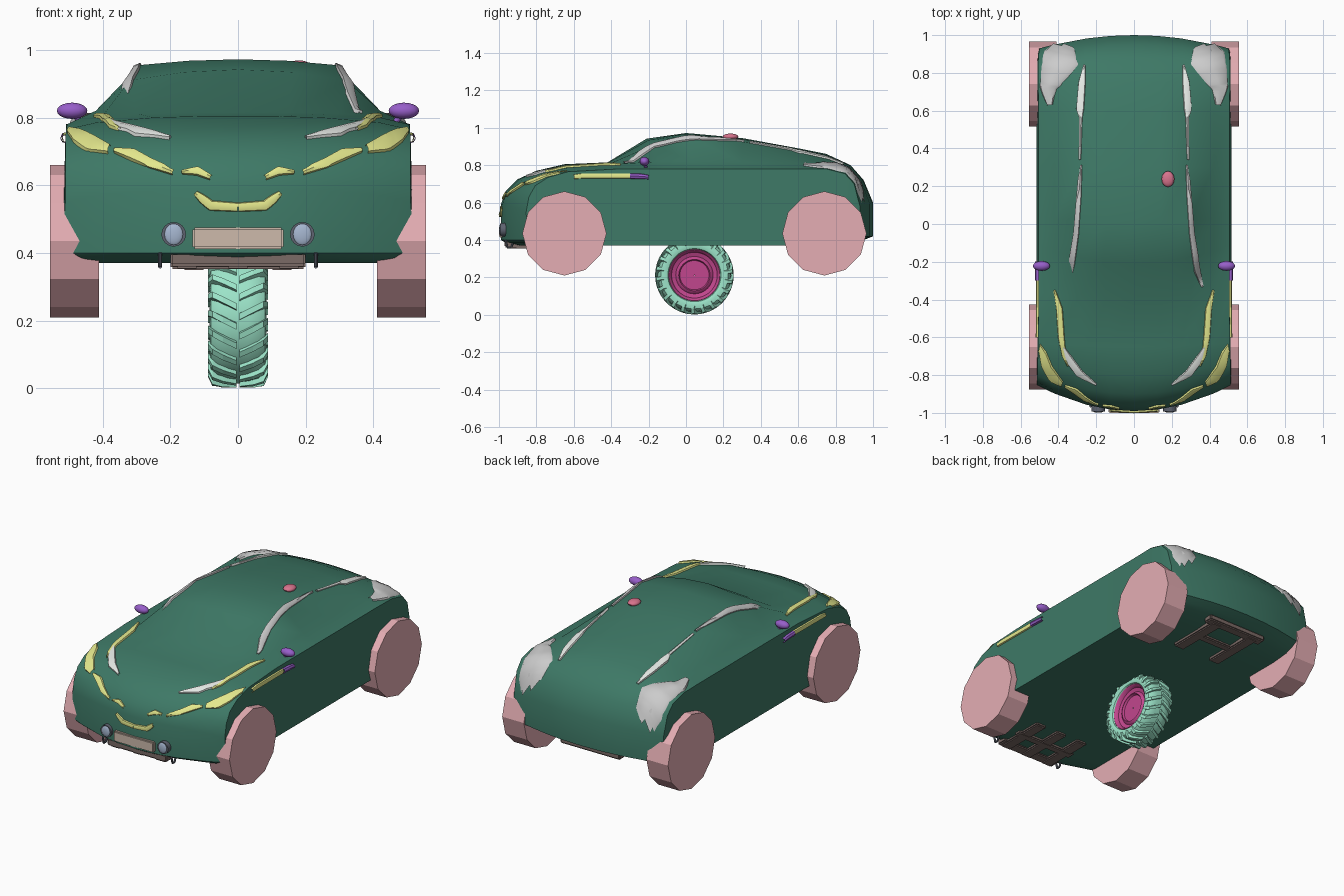
import bpy, bmesh
from math import sin, cos, pi, radians
from mathutils import Vector, Matrix
from mathutils.bvhtree import BVHTree

if "Cube" in bpy.data.objects:
    bpy.data.objects.remove(bpy.data.objects["Cube"])


def mat(name, r, g, b):
    m = bpy.data.materials.new(name)
    m.diffuse_color = [(c / 255) ** 2.2 for c in (r, g, b)] + [1]
    m.use_nodes = True
    m.node_tree.nodes["Principled BSDF"].inputs["Base Color"].default_value = m.diffuse_color
    return m


GREEN, PINK = mat("green", 64, 120, 102), mat("pink", 228, 172, 178)
MINT, MAGENTA = mat("mint", 155, 228, 200), mat("magenta", 192, 72, 140)
YELLOW, PURPLE = mat("yellow", 228, 232, 140), mat("purple", 150, 95, 200)
BROWN, BEIGE = mat("brown", 122, 106, 102), mat("beige", 204, 184, 170)
LENS, DARK = mat("lens", 165, 182, 208), mat("dark", 95, 100, 112)
WHITE, ROSE = mat("white", 228, 232, 228), mat("rose", 215, 115, 140)


def finish(name, bm, m=None, mirror=False, smooth=None):
    bmesh.ops.recalc_face_normals(bm, faces=bm.faces)
    me = bpy.data.meshes.new(name)
    bm.to_mesh(me)
    bm.free()
    ob = bpy.data.objects.new(name, me)
    bpy.context.collection.objects.link(ob)
    if m:
        me.materials.append(m)
    if mirror:
        ob.modifiers.new("mirror", 'MIRROR')
    if smooth:
        bpy.ops.object.select_all(action='DESELECT')
        ob.select_set(True)
        bpy.context.view_layer.objects.active = ob
        bpy.ops.object.shade_smooth_by_angle(angle=radians(smooth))
    return ob


def cylinder(bm, center, r, depth, axis, n=24, phase=0.0):
    rot = Matrix.Rotation(pi / 2, 4, 'Y' if axis == 'x' else 'X')
    bmesh.ops.create_cone(bm, cap_ends=True, segments=n, radius1=r, radius2=r, depth=depth,
                          matrix=Matrix.Translation(center) @ rot @ Matrix.Rotation(phase, 4, 'Z'))


def ellipsoid(bm, center, radii, n=16):
    bmesh.ops.create_uvsphere(bm, u_segments=n, v_segments=n // 2 + 2, radius=1,
                              matrix=Matrix.Translation(center) @ Matrix.Diagonal((*radii, 1)))


def box(bm, lo, hi):
    lo, hi = Vector(lo), Vector(hi)
    bmesh.ops.create_cube(bm, size=1, matrix=Matrix.Translation((lo + hi) / 2)
                          @ Matrix.Diagonal((*(hi - lo), 1)))


def rod(bm, a, b, r, n=10):
    a, b = Vector(a), Vector(b)
    q = (b - a).to_track_quat('Z', 'Y').to_matrix().to_4x4()
    bmesh.ops.create_cone(bm, cap_ends=True, segments=n, radius1=r, radius2=r, depth=(b - a).length,
                          matrix=Matrix.Translation((a + b) / 2) @ q)


# Body shell: stations of y, bow, floor z, side x, shoulder z, belt x/z, roof edge x/z, top z
STATIONS = [
    (-.99, .13, .40, .51, .55, .42, .57, .25, .585, .59),
    (-.965, .12, .385, .51, .63, .43, .645, .25, .655, .66),
    (-.90, .09, .37, .51, .69, .43, .705, .25, .718, .725),
    (-.80, .06, .37, .51, .735, .43, .75, .25, .765, .77),
    (-.65, .02, .37, .508, .765, .42, .785, .25, .80, .805),
    (-.42, .06, .37, .505, .78, .40, .805, .30, .812, .815),
    (-.21, .09, .37, .505, .78, .42, .82, .32, .91, .942),
    (.0, .04, .37, .505, .78, .42, .82, .29, .955, .972),
    (.3, 0, .37, .505, .78, .42, .815, .29, .925, .945),
    (.6, 0, .37, .505, .78, .42, .81, .28, .875, .89),
    (.75, 0, .37, .508, .78, .43, .80, .28, .838, .86),
    (.88, -.03, .38, .508, .755, .43, .775, .26, .79, .80),
    (.95, -.05, .40, .505, .70, .43, .71, .26, .715, .72),
    (1.0, -.07, .42, .50, .58, .43, .59, .25, .595, .60)]
bm = bmesh.new()
rings = []
for y, k, zf, xs, zs, xb, zb, xr, zr, zt in STATIONS:
    half = [(xs, zs), (xb, zb), (xr, zr), (xr / 2, zt - (zt - zr) * .25)]
    top = [(-x, z) for x, z in half] + [(0, zt)] + half[::-1]
    low = [(x * (1.02 if abs(x) == xs else 1), zf) for x, z in top]
    rings.append([bm.verts.new((x, y + k * (x / .5) ** 2, z)) for x, z in top + low[::-1]])
for a, b in zip(rings, rings[1:]):
    for i in range(18):
        j = (i + 1) % 18
        bm.faces.new((a[i], a[j], b[j], b[i]))
for r in (rings[0], rings[-1]):
    for i in range(8):
        bm.faces.new((r[i], r[i + 1], r[16 - i], r[17 - i]))
bmesh.ops.recalc_face_normals(bm, faces=bm.faces)
TREE = BVHTree.FromBMesh(bm)
finish("body_shell", bm, GREEN, smooth=28)


def on_body(u, v, axis, lift):
    o, d, near = {'x': ((2, u, v), (-1, 0, 0), (.5, u, v)),
                  'y': ((u, -2, v), (0, 1, 0), (u, -.85, v)),
                  'z': ((u, v, 2), (0, 0, -1), (u, v, .76))}[axis]
    hit = TREE.ray_cast(Vector(o), Vector(d))
    if hit[0] is None:
        hit = TREE.find_nearest(Vector(near))
    return hit[0] + hit[1] * lift


def strip(name, pts, axis, m=None, lift=.012):
    """Raised trim strip laid on the body along points (u, v, half width)."""
    fine = [Vector(a).lerp(Vector(b), t / 5) for a, b in zip(pts, pts[1:]) for t in range(5)]
    fine.append(Vector(pts[-1]))
    bm = bmesh.new()
    rows = []
    for i, p in enumerate(fine):
        d = (fine[min(i + 2, len(fine) - 1)] - fine[max(i - 2, 0)]).xy.normalized()
        n = Vector((-d.y, d.x)) * p.z
        rows.append([bm.verts.new(on_body(p.x + n.x * s, p.y + n.y * s, axis, h))
                     for s, h in ((-1, -.003), (-.8, lift * .7), (0, lift), (.8, lift * .7), (1, -.003))])
    for a, b in zip(rows, rows[1:]):
        for i in range(4):
            bm.faces.new((a[i], a[i + 1], b[i + 1], b[i]))
    return finish(name, bm, m, mirror=True, smooth=45)


# Lights, pillars and trim laid on the body
strip("headlight_inner", [(.08, .622, .008), (.12, .642, .014), (.165, .638, .006)], 'y', YELLOW)
strip("headlight_middle", [(.19, .637, .008), (.26, .665, .015), (.31, .69, .018), (.365, .702, .006)], 'y', YELLOW)
strip("headlight_outer", [(.38, .705, .012), (.44, .725, .028), (.475, .745, .022), (.50, .76, .008)], 'y', YELLOW)
strip("grille_trim", [(0, .535, .014), (.08, .54, .016), (.105, .56, .014), (.125, .577, .008)], 'y', YELLOW)
strip("hood_edge_trim", [(.42, -.35, .006), (.395, -.45, .018), (.385, -.6, .018), (.37, -.7, .012), (.35, -.75, .004)], 'z', YELLOW)
strip("hood_lamp", [(.375, -.65, .006), (.35, -.71, .022), (.29, -.79, .022), (.2, -.85, .005)], 'z', WHITE)
strip("front_pillar", [(.36, -.33, .006), (.335, -.25, .018), (.305, -.05, .014), (.29, .15, .012), (.28, .31, .006)], 'z')
strip("roof_rail", [(.285, .34, .005), (.28, .56, .007), (.285, .61, .022), (.275, .75, .02), (.262, .84, .006)], 'z', WHITE)
strip("tail_lamp", [(.37, .945, .06), (.39, .88, .1), (.425, .8, .075), (.455, .72, .045), (.445, .63, .015)], 'z')
strip("side_trim", [(-.6, .738, .012), (-.56, .742, .015), (-.3, .742, .015)], 'x', YELLOW)
strip("door_handle", [(-.3, .742, .015), (-.24, .74, .015), (-.2, .736, .012)], 'x', PURPLE, .018)

# Main wheels
for y, label in ((-.65, "front"), (.74, "rear")):
    bm = bmesh.new()
    cylinder(bm, (.483, y, .435), .225, .145, 'x', 12)
    finish(label + "_wheel", bm, PINK, mirror=True)

# Wing mirrors
bm = bmesh.new()
ellipsoid(bm, (.49, -.222, .82), (.045, .026, .024))
rod(bm, (.485, -.22, .81), (.45, -.21, .77), .009)
finish("wing_mirror", bm, PURPLE, mirror=True, smooth=40)

# Roof antenna pod
bm = bmesh.new()
ellipsoid(bm, (.18, .238, .952), (.034, .042, .017))
finish("roof_antenna", bm, ROSE, smooth=40)

# Front plate and fog lamps
bm = bmesh.new()
box(bm, (-.135, -1.0, .412), (.135, -.96, .475))
bmesh.ops.bevel(bm, geom=bm.edges[:], offset=.006, segments=2, affect='EDGES')
finish("front_plate", bm, BEIGE)
bm = bmesh.new()
cylinder(bm, (.19, -.978, .455), .036, .03, 'y')
finish("fog_lamp_ring", bm, DARK, mirror=True, smooth=30)
bm = bmesh.new()
ellipsoid(bm, (.19, -.99, .455), (.029, .009, .033))
finish("fog_lamp_lens", bm, LENS, mirror=True, smooth=40)

# Underbody skid frames and tow hooks
bm = bmesh.new()
box(bm, (-.2, -.97, .36), (.2, -.90, .403))
box(bm, (-.2, -.82, .352), (.2, -.77, .38))
for x in (-.15, 0, .15):
    box(bm, (x - .035, -.965, .354), (x + .035, -.64, .385))
bmesh.ops.bevel(bm, geom=bm.edges[:], offset=.007, segments=2, affect='EDGES')
finish("front_skid_frame", bm, BROWN)
bm = bmesh.new()
for lo, hi in (((-.2, .86, .354), (.2, .92, .39)), ((-.12, .69, .354), (.12, .74, .38))):
    box(bm, lo, hi)
for x in (-.13, .13):
    box(bm, (x - .035, .55, .35), (x + .035, .9, .385))
bmesh.ops.bevel(bm, geom=bm.edges[:], offset=.007, segments=2, affect='EDGES')
finish("rear_skid_frame", bm, BROWN)
bm = bmesh.new()
hook = [(.23, -.92, .40), (.23, -.935, .36), (.23, -.955, .36), (.23, -.965, .40)]
for a, b in zip(hook, hook[1:]):
    rod(bm, a, b, .006)
finish("tow_hook", bm, DARK, mirror=True)

# Small lugged wheel underneath
AX = Vector((0, .045, .212))


def rim_point(x, r, a):
    return AX + Vector((x, -r * cos(a), r * sin(a)))


def lathe(name, prof, m, n=48, closed=False):
    bm = bmesh.new()
    rs = [[bm.verts.new(rim_point(x, r, 2 * pi * i / n)) for x, r in prof] for i in range(n)]
    for a, b in zip(rs, rs[1:] + rs[:1]):
        for i in range(len(prof) - (0 if closed else 1)):
            j = (i + 1) % len(prof)
            bm.faces.new((a[i], a[j], b[j], b[i]))
    return finish(name, bm, m, smooth=35)


side = [(.065, .135), (.078, .142), (.084, .16), (.08, .18), (.06, .193), (.03, .197)]
lathe("small_tyre", side + [(-x, r) for x, r in side[::-1]], MINT, closed=True)
side = [(.068, .142), (.072, .136), (.066, .128), (.05, .122), (.042, .1), (.052, .092), (.056, .084), (.044, .078), (.044, .002)]
lathe("small_wheel_rim", side[::-1] + [(-x, r) for x, r in side], MAGENTA)

# Chevron tread lugs, staggered left and right
bm = bmesh.new()
N = 22
for s in (1, -1):
    for i in range(N):
        base = 2 * pi * (i + (.5 if s < 0 else 0)) / N
        secs = []
        for x, hi, lo, da in ((.004, .21, .185, 0), (.045, .21, .185, .1), (.076, .205, .175, .18), (.088, .18, .16, .2)):
            secs.append([bm.verts.new(rim_point(s * x, r, base + da + w))
                         for r, w in ((lo, -.06), (hi, -.045), (hi, .045), (lo, .06))])
        for a, b in zip(secs, secs[1:]):
            for k in range(4):
                bm.faces.new((a[k], a[(k + 1) % 4], b[(k + 1) % 4], b[k]))
        bm.faces.new(secs[0])
        bm.faces.new(secs[-1])
finish("tread_lugs", bm, MINT)
